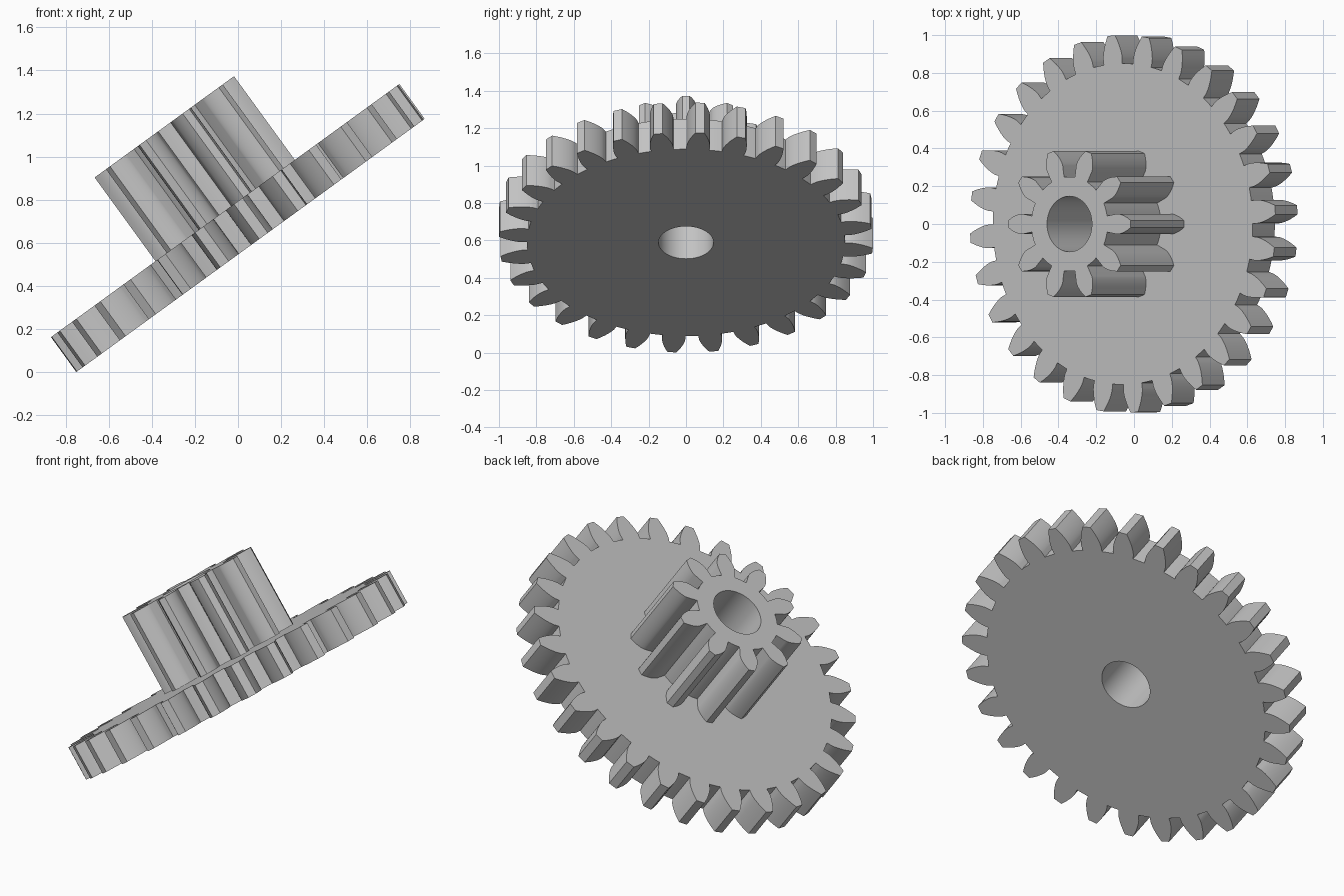
import bpy
import bmesh
from math import pi, cos, sin, tan, acos, radians
from mathutils import Matrix

cube = bpy.data.objects.get("Cube")
if cube:
    bpy.data.objects.remove(cube, do_unlink=True)

# Both gears share one tooth module and one bore
MODULE = 1 / 15
PRESSURE = radians(20)
BORE = 0.147
TILT = Matrix.Translation((0.058, 0, 0.588)) @ Matrix.Rotation(radians(-36), 4, "Y")

grey = bpy.data.materials.new("grey")
grey.use_nodes = True
grey.diffuse_color = (0.55, 0.55, 0.55, 1)
grey.node_tree.nodes["Principled BSDF"].inputs["Base Color"].default_value = grey.diffuse_color


def inv(a):
    return tan(a) - a


def tooth_flank(teeth, steps=7):
    """Radius and half angle of an involute flank, from root to tip."""
    pitch_r = teeth * MODULE / 2
    base, root, tip = pitch_r * cos(PRESSURE), pitch_r - 1.25 * MODULE, pitch_r + MODULE
    half = pi / (2 * teeth) + inv(PRESSURE)
    flank = [(root, half)]
    for i in range(steps + 1):
        r = base + (tip - base) * (i / steps) ** 1.5
        flank.append((r, half - inv(acos(min(1, base / r)))))
    return flank


def gear_outline(teeth, phase):
    flank = tooth_flank(teeth)
    root, root_half = flank[0]
    gap = pi / teeth - root_half
    points = []
    for t in range(teeth):
        mid = phase + 2 * pi * t / teeth
        polar = [(r, mid - a) for r, a in flank]
        polar += [(r, mid + a) for r, a in reversed(flank)]
        # Points along the round valley after each tooth
        polar += [(root, mid + root_half + 2 * gap * k / 3) for k in (1, 2)]
        points += [(r * cos(a), r * sin(a)) for r, a in polar]
    return points


def make_gear(name, teeth, phase, bottom, height):
    bm = bmesh.new()
    bore = [(BORE * cos(2 * pi * i / 64), BORE * sin(2 * pi * i / 64)) for i in range(64)]
    for loop in (gear_outline(teeth, phase), bore):
        verts = [bm.verts.new((x, y, bottom)) for x, y in loop]
        for a, b in zip(verts, verts[1:] + verts[:1]):
            bm.edges.new((a, b))
    bmesh.ops.triangle_fill(bm, use_beauty=True, edges=bm.edges[:], normal=(0, 0, 1))
    # Raise the flat gear to its full thickness
    raised = bmesh.ops.extrude_face_region(bm, geom=bm.faces[:], use_keep_orig=True)
    top = [v for v in raised["geom"] if isinstance(v, bmesh.types.BMVert)]
    bmesh.ops.translate(bm, verts=top, vec=(0, 0, height))
    bmesh.ops.recalc_face_normals(bm, faces=bm.faces[:])
    mesh = bpy.data.meshes.new(name)
    bm.to_mesh(mesh)
    bm.free()
    mesh.materials.append(grey)
    obj = bpy.data.objects.new(name, mesh)
    bpy.context.collection.objects.link(obj)
    obj.matrix_world = TILT
    bpy.ops.object.select_all(action="DESELECT")
    obj.select_set(True)
    bpy.context.view_layer.objects.active = obj
    bpy.ops.object.shade_smooth_by_angle(angle=radians(30))
    return obj


# Wide gear wheel with the small pinion standing on it
make_gear("gear_wheel", 28, radians(4.3), 0, 0.2)
make_gear("pinion", 10, 0, 0.2, 0.48)
